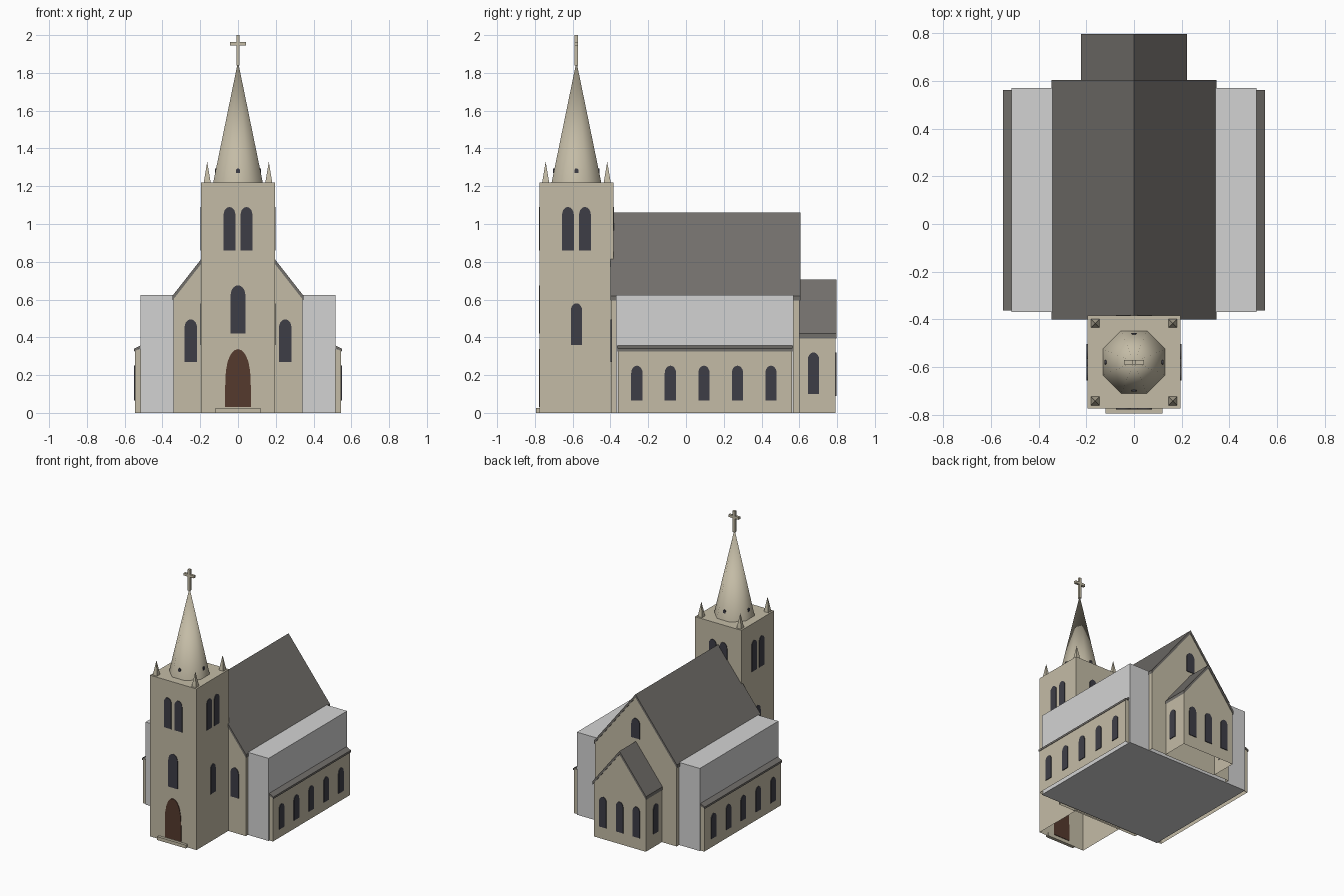
import bpy, bmesh, math
from mathutils import Matrix, Vector

if "Cube" in bpy.data.objects:
    bpy.data.objects.remove(bpy.data.objects["Cube"])


def material(name, r, g, b):
    m = bpy.data.materials.new(name)
    m.diffuse_color = (r, g, b, 1)
    m.use_nodes = True
    m.node_tree.nodes["Principled BSDF"].inputs["Base Color"].default_value = m.diffuse_color
    return m


STONE = material("pale stone", 0.55, 0.50, 0.38)
ROOF = material("dark slate", 0.17, 0.16, 0.147)
GREY = material("light grey", 0.65, 0.65, 0.65)
GLASS = material("dark glass", 0.048, 0.048, 0.062)
WOOD = material("brown wood", 0.09, 0.042, 0.027)


def finish(name, bm, mat, smooth=False):
    bmesh.ops.recalc_face_normals(bm, faces=bm.faces)
    me = bpy.data.meshes.new(name)
    bm.to_mesh(me)
    bm.free()
    me.materials.append(mat)
    for p in me.polygons:
        p.use_smooth = smooth
    ob = bpy.data.objects.new(name, me)
    bpy.context.collection.objects.link(ob)
    return ob


def add_prism(bm, pts, y0, y1, mtx=Matrix(), open_bottom=False):
    # extrude an xz profile along y
    a = [bm.verts.new(mtx @ Vector((x, y0, z))) for x, z in pts]
    b = [bm.verts.new(mtx @ Vector((x, y1, z))) for x, z in pts]
    bm.faces.new(a)
    bm.faces.new(b[::-1])
    n = len(pts)
    for i in range(n):
        j = (i + 1) % n
        if open_bottom and pts[i][1] == 0 and pts[j][1] == 0:
            continue
        bm.faces.new((a[i], b[i], b[j], a[j]))


def prism(name, pts, y0, y1, mat, open_bottom=False):
    bm = bmesh.new()
    add_prism(bm, pts, y0, y1, open_bottom=open_bottom)
    return finish(name, bm, mat)


def rect(x0, x1, z0, z1):
    return [(x0, z0), (x1, z0), (x1, z1), (x0, z1)]


def gable(name, w, eave, ridge, y0, y1):
    # house-shaped walls under a thin pitched roof
    t = 0.025
    prism(name + "_walls", [(-w + .005, 0), (w - .005, 0), (w - .005, eave - .01),
          (0, ridge - .015), (-w + .005, eave - .01)], y0 + .005, y1 - .005, STONE, True)
    prism(name + "_roof", [(-w, eave - t), (-w, eave), (0, ridge), (w, eave),
          (w, eave - t), (0, ridge - t)], y0, y1, ROOF)


def arch(w, z0, z1, rise, power=1.0):
    pts = [(-w / 2, z0), (w / 2, z0)]
    for i in range(11):
        t = math.pi * i / 10
        pts.append((w / 2 * math.cos(t), z1 - rise + rise * math.sin(t) ** power))
    return pts


def windows(name, specs, mat=GLASS):
    # spec: centre x, y, facing angle (0 = front, 90 = right), width, z0, z1
    bm = bmesh.new()
    for x, y, ang, w, z0, z1 in specs:
        m = Matrix.Translation((x, y, 0)) @ Matrix.Rotation(math.radians(ang), 4, 'Z')
        add_prism(bm, arch(w, z0, z1, min(w * .65, (z1 - z0) * .4)), -.004, .004, m)
    return finish(name, bm, mat)


def cone(name, x, y, z0, z1, r, sides, smooth):
    bm = bmesh.new()
    bmesh.ops.create_cone(bm, cap_ends=False, segments=sides, radius1=r, radius2=0, depth=z1 - z0,
                          matrix=Matrix.Translation((x, y, (z0 + z1) / 2)) @
                          Matrix.Rotation(math.pi / sides, 4, 'Z'))
    bmesh.ops.remove_doubles(bm, verts=bm.verts, dist=1e-5)
    return finish(name, bm, STONE, smooth)


# main body and chancel
gable("nave", .347, .62, 1.062, -.40, .605)
gable("chancel", .223, .42, .705, .59, .797)
# plain grey block through the nave
prism("side_block", rect(-.515, .515, 0, .625), -.37, .57, GREY).data.name = "side_block"
# cut the block to the part outside the nave roof by keeping it below the eaves

# aisles on both sides
for s, side in ((1, "right"), (-1, "left")):
    prism(side + "_aisle_wall", rect(s * .50, s * .545, 0, .335), -.36, .56, STONE, True)
    prism(side + "_aisle_roof", [(s * .50, .365), (s * .551, .34), (s * .551, .325), (s * .50, .35)],
          -.363, .563, ROOF)
    windows(side + "_aisle_windows",
            [(s * .546, -.26 + .1775 * i, 90 * s, .06, .065, .25) for i in range(5)])

# tower, step and door
TY, TW = -.58, .195
prism("tower", rect(-TW, TW, 0, 1.22), TY - TW, TY + TW, STONE, True)
prism("door_step", rect(-.12, .12, 0, .025), -.795, -.77, STONE)
prism("door", arch(.135, .03, .338, .19, .8), TY - TW - .004, TY - TW + .004, WOOD)

# tower windows
specs = []
for ang in (0, 90, 180, 270):
    a = math.radians(ang)
    for off, w, z0, z1 in ((-.045, .062, .86, 1.09), (.045, .062, .86, 1.09)):
        specs.append((off * math.cos(a) + TW * math.sin(a),
                      TY + off * math.sin(a) - TW * math.cos(a), ang, w, z0, z1))
specs += [(s * TW, TY, 90 * s, .06, .36, .58) for s in (1, -1)]
specs.append((0, TY - TW, 0, .078, .42, .675))
windows("tower_windows", specs)

# spire with small vents, corner pinnacles
cone("spire", 0, TY, 1.22, 1.86, .142, 8, True)
windows("spire_vents", [(.119 * math.sin(math.radians(a)), TY - .119 * math.cos(math.radians(a)),
                         a, .02, 1.27, 1.295) for a in (0, 90, 180, 270)])
for i, (sx, sy) in enumerate(((1, 1), (1, -1), (-1, 1), (-1, -1))):
    cone("pinnacle_%d" % (i + 1), sx * .163, TY + sy * .163, 1.22, 1.33, .026, 4, False)

# cross on the spire
prism("cross_post", rect(-.009, .009, 1.84, 2.0), TY - .009, TY + .009, STONE)
prism("cross_arm", rect(-.042, .042, 1.945, 1.964), TY - .009, TY + .009, STONE)

# windows of the nave ends and the chancel
windows("nave_windows", [(s * .25, -.396, 0, .066, .27, .495) for s in (1, -1)] +
        [(0, .601, 180, .07, .73, .88)])
windows("chancel_windows", [(x, .793, 180, .06, .09, .32) for x in (-.14, 0, .14)] +
        [(s * .219, .675, 90 * s, .06, .1, .32) for s in (1, -1)])
